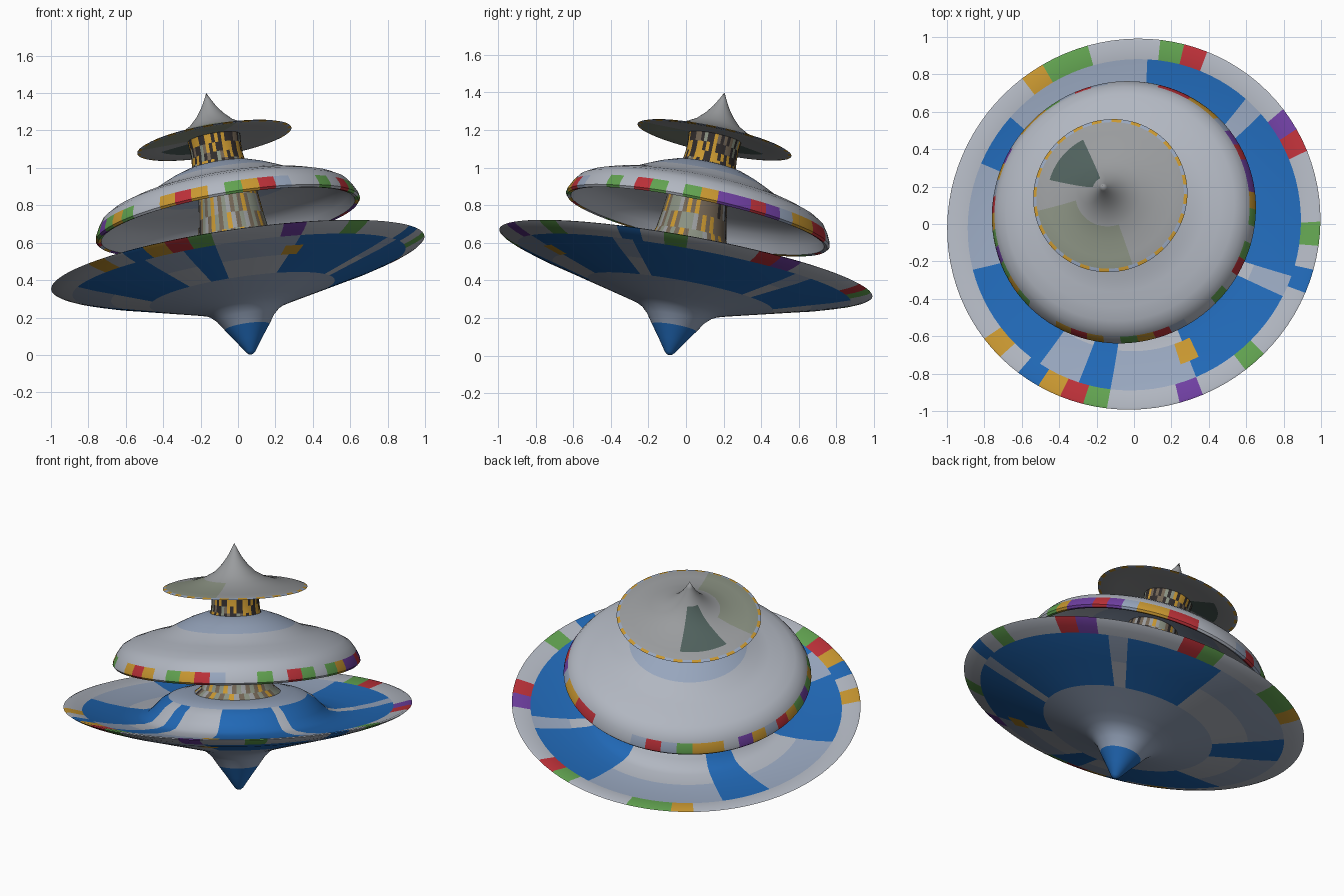
import bpy, bmesh, math, random
from mathutils import Vector, Matrix

if "Cube" in bpy.data.objects:
    bpy.data.objects.remove(bpy.data.objects["Cube"])

random.seed(4)


def lean(base, axis):
    """Placement matrix that stands the z axis along a leaning direction."""
    turn = Vector((0, 0, 1)).rotation_difference(Vector(axis)).to_matrix().to_4x4()
    return Matrix.Translation(base) @ turn


# The lower dish and its post lean slightly less than the upper parts
LOWER = lean((0.07, -0.09, 0.003), (-0.145, 0.182, 1))
UPPER = lean((0.07, -0.09, 0.0), (-0.24, 0.295, 1.4))

COLOURS = {
    "blue": (0.015, 0.14, 0.47), "cloud": (0.44, 0.47, 0.53), "pale": (0.31, 0.38, 0.51),
    "grey": (0.32, 0.33, 0.34), "pine": (0.08, 0.12, 0.11), "olive": (0.25, 0.28, 0.22),
    "red": (0.5, 0.03, 0.04), "gold": (0.58, 0.31, 0.03), "violet": (0.16, 0.05, 0.36),
    "green": (0.12, 0.36, 0.08), "brown": (0.17, 0.13, 0.09), "dark": (0.03, 0.025, 0.025)}
MATS = {}
for key, rgb in COLOURS.items():
    MATS[key] = bpy.data.materials.new(key)
    MATS[key].diffuse_color = (*rgb, 1)
SLOTS = list(COLOURS)


def speckles(names, sides=48):
    """Random colour for each sector of a decorated band."""
    return [random.choice(names) for _ in range(sides)]


def lathe(name, profile, place, paint, sides=96):
    """Spin a (radius, height) profile and colour faces by radius, degrees, height."""
    bm = bmesh.new()
    verts = [bm.verts.new((r, 0, h)) for r, h in profile]
    edges = [bm.edges.new(p) for p in zip(verts, verts[1:])]
    bmesh.ops.spin(bm, geom=verts + edges, cent=(0, 0, 0), axis=(0, 0, 1),
                   angle=2 * math.pi, steps=sides, use_duplicate=False)
    bmesh.ops.remove_doubles(bm, verts=bm.verts, dist=1e-4)
    bmesh.ops.recalc_face_normals(bm, faces=bm.faces)
    for f in bm.faces:
        c = f.calc_center_median()
        deg = math.degrees(math.atan2(c.y, c.x)) % 360
        f.material_index = SLOTS.index(paint(math.hypot(c.x, c.y), deg, c.z))
    me = bpy.data.meshes.new(name)
    for m in MATS.values():
        me.materials.append(m)
    bm.to_mesh(me)
    bm.free()
    me.transform(place)
    ob = bpy.data.objects.new(name, me)
    bpy.context.collection.objects.link(ob)
    bpy.context.view_layer.objects.active = ob
    ob.select_set(True)
    bpy.ops.object.shade_smooth_by_angle(angle=math.radians(40))
    ob.select_set(False)


# Colour schemes: cloudy sky with a speckled rim
RIM = speckles(["cloud"] * 5 + ["gold", "red", "violet", "green", "blue"])
LIP = speckles(["cloud", "cloud", "gold", "gold", "red", "green", "violet", "pale"])
POST = speckles(["brown", "brown", "olive", "gold", "grey", "dark"])
UPPER_POST = speckles(["dark", "dark", "brown", "gold", "olive"])
BLUE_SECTORS = [(48, 85), (-20, 42), (195, 238), (250, 264), (292, 335), (140, 158)]


def paint_dish(r, deg, h):
    if r > 0.9:
        return RIM[int(deg / 7.5) % 48]
    if h < 0.16:
        return "blue"
    if r < 0.4:
        return "pale"
    if 0.65 < r < 0.8 and 288 < deg < 297:
        return "gold"
    if any(a < deg < b or a < deg - 360 < b for a, b in BLUE_SECTORS):
        return "blue"
    return "cloud" if r < 0.7 else "pale"


def paint_dome(r, deg, h):
    if r > 0.68 and h < 0.79:
        return LIP[int(deg / 7.5) % 48]
    return "pale" if r < 0.36 else "cloud"


def paint_cap(r, deg, h):
    if r > 0.4:
        return "gold" if int(deg / 7.5) % 2 else "pale"
    if 0.07 < r < 0.33 and 115 < deg < 165:
        return "pine"
    return "olive" if r > 0.2 and 190 < deg < 290 else "grey"


# Large lower dish: pointed foot, wide rim, raised hump in the middle
lathe("lower_dish", [
    (0, 0), (0.012, 0.002), (0.026, 0.015), (0.07, 0.08), (0.12, 0.15),
    (0.155, 0.202), (0.19, 0.236), (0.23, 0.257), (0.3, 0.279), (0.5, 0.336),
    (0.7, 0.393), (0.8, 0.421), (0.9, 0.454), (0.95, 0.472), (0.99, 0.49),
    (1.008, 0.503), (0.995, 0.507), (0.9, 0.484), (0.8, 0.462), (0.68, 0.445),
    (0.58, 0.44), (0.53, 0.45), (0.49, 0.485), (0.45, 0.527), (0.4, 0.557),
    (0.33, 0.575), (0.25, 0.58), (0, 0.58)], LOWER, paint_dish)

# Lower post with flared foot
lathe("lower_post", [
    (0.25, 0.578), (0.21, 0.61), (0.19, 0.66), (0.175, 0.75), (0.162, 0.85),
    (0.152, 0.94), (0.147, 1.0)], LOWER,
    lambda r, deg, h: POST[int(deg / 7.5 + h * 40) % 48])

# Hollow middle dome with rounded lip
lathe("middle_dome", [
    (0, 1.052), (0.14, 1.046), (0.2, 1.034), (0.27, 1.008), (0.34, 0.975),
    (0.41, 0.94), (0.47, 0.922), (0.55, 0.9), (0.62, 0.875), (0.665, 0.848),
    (0.692, 0.81), (0.712, 0.77), (0.716, 0.75), (0.706, 0.738), (0.688, 0.742),
    (0.665, 0.785), (0.63, 0.83), (0.58, 0.862), (0.5, 0.89), (0.4, 0.915),
    (0.3, 0.955), (0.2, 0.99), (0, 1.01)], UPPER, paint_dome)

# Upper post, slightly waisted
lathe("upper_post", [
    (0.152, 1.03), (0.143, 1.06), (0.138, 1.1), (0.138, 1.15), (0.142, 1.2)], UPPER,
    lambda r, deg, h: UPPER_POST[int(deg / 7.5 + int(h * 30) * 5) % 48])

# Concave top cap with finial point
lathe("top_cap", [
    (0, 1.45), (0.02, 1.41), (0.042, 1.37), (0.075, 1.325), (0.12, 1.28),
    (0.18, 1.246), (0.26, 1.22), (0.34, 1.204), (0.4, 1.195), (0.418, 1.188),
    (0.4, 1.185), (0.3, 1.19), (0.14, 1.2), (0, 1.2)], UPPER, paint_cap)

for m in bpy.data.materials:
    if m.users and not m.is_grease_pencil:
        m.use_nodes = True
        m.node_tree.nodes["Principled BSDF"].inputs["Base Color"].default_value = m.diffuse_color
